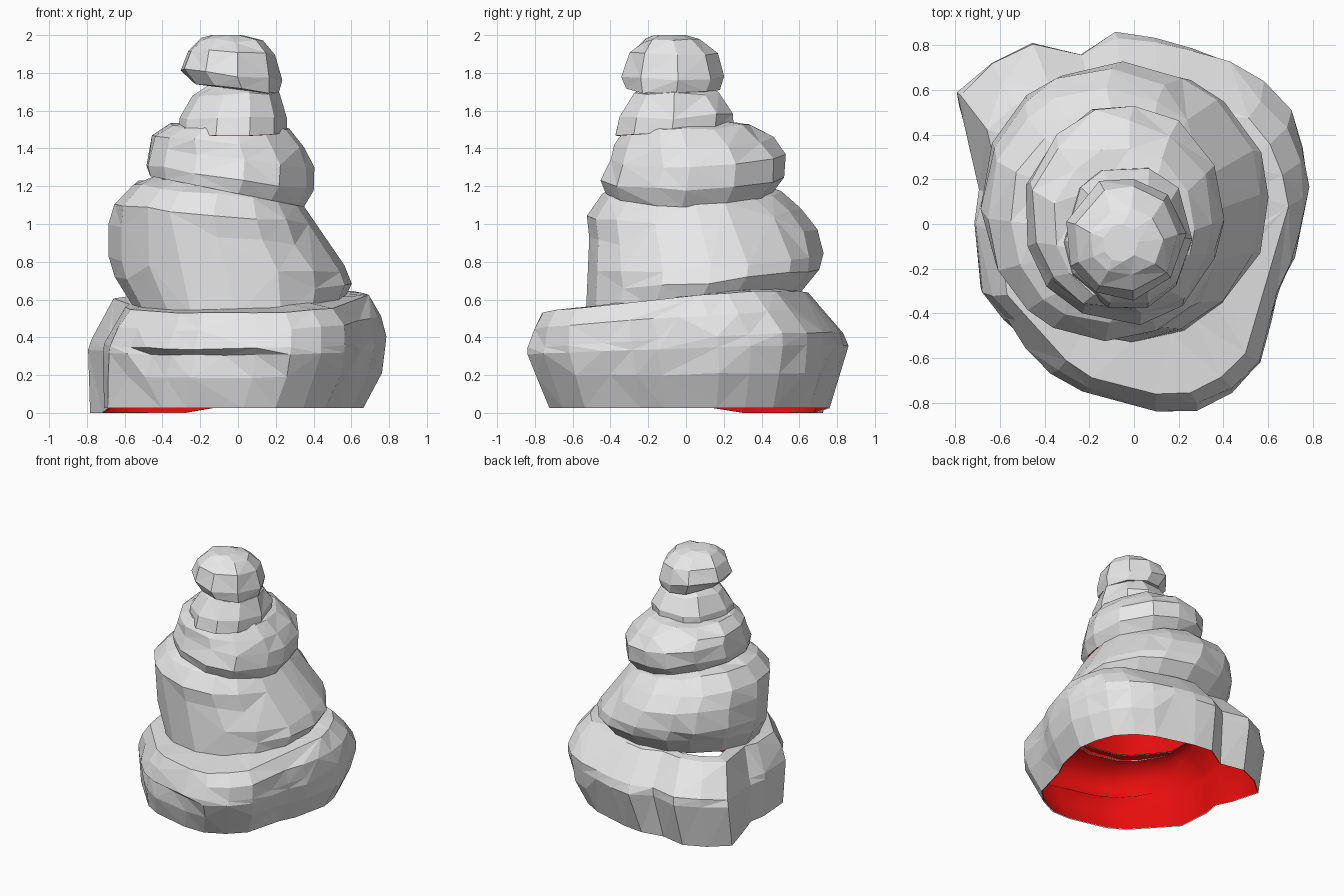
import bpy
import bmesh
import math
import random

random.seed(11)

cube = bpy.data.objects.get("Cube")
if cube:
    bpy.data.objects.remove(cube, do_unlink=True)


def flat_material(name, colour):
    """Plain single-colour material."""
    mat = bpy.data.materials.new(name)
    mat.use_nodes = True
    mat.diffuse_color = colour
    mat.node_tree.nodes["Principled BSDF"].inputs["Base Color"].default_value = colour
    return mat


stone = flat_material("stone_grey", (0.8, 0.8, 0.8, 1))
red = flat_material("lining_red", (0.8, 0.004, 0.004, 1))


def round_outline(sides):
    """Unit circle, unevenly divided."""
    turns = [math.tau * (i + random.uniform(-0.2, 0.2)) / sides for i in range(sides)]
    return [(math.cos(a), math.sin(a)) for a in turns]


# Footprint radii in equal turns from the left side, with a boulder at the back right
footprint = [
    0.75, 0.80, 0.83, 0.86, 0.86, 0.84, 0.82, 0.83, 0.85, 0.80,
    0.93, 0.97, 0.99, 0.80, 0.71, 0.72, 0.73, 0.765, 0.73, 0.745,
    0.77, 0.79, 0.80, 0.84, 0.88, 0.87, 0.84, 0.75, 0.71, 0.73]
base_outline = []
for i, radius in enumerate(footprint):
    angle = math.tau * i / len(footprint)
    base_outline.append(((radius * math.cos(angle) - 0.04) / 0.75,
                         radius * math.sin(angle) / 0.845))


def ring_points(size, outline, tilt, jitter, undercut):
    """Fit an outline to a ring's x and y limits, tilted and roughened."""
    z, x0, x1, y0, y1 = size
    points = []
    for u, v in outline:
        scale = 1 + random.uniform(-0.7, 1) * jitter
        if undercut and v < -0.6 and u < 0.3:
            scale -= 0.05
        x = (x0 + x1) / 2 + (x1 - x0) / 2 * u * scale
        y = (y0 + y1) / 2 + (y1 - y0) / 2 * v * scale
        lift = random.uniform(-0.4, 0.4) * jitter
        points.append((x, y, z + lift + tilt[0] * x + tilt[1] * y))
    return points


def add_lining(bm):
    """Give the shell a thin red inner skin."""
    bm.normal_update()
    copy = bmesh.ops.duplicate(bm, geom=bm.verts[:] + bm.edges[:] + bm.faces[:])["geom"]
    inner = [f for f in copy if isinstance(f, bmesh.types.BMFace)]
    verts = [v for v in copy if isinstance(v, bmesh.types.BMVert)]
    shifts = [v.normal * 0.008 for v in verts]
    for vert, shift in zip(verts, shifts):
        vert.co -= shift
    bmesh.ops.reverse_faces(bm, faces=inner)
    for face in inner:
        face.material_index = 1
        face.smooth = True


def build_tier(name, outline, rings, tilt_low, tilt_high, jitter=0.03,
               undercut=None, cap=False, grounded=False):
    """Skin a stack of rings into a lined shell of broad, irregular facets."""
    bm = bmesh.new()
    loops = []
    for k, size in enumerate(rings):
        t = k / (len(rings) - 1)
        tilt = [a + (b - a) * t for a, b in zip(tilt_low, tilt_high)]
        wobble = 0 if k == 0 or (cap and k == len(rings) - 1) else jitter
        points = ring_points(size, outline, tilt, wobble, k == undercut)
        loops.append([bm.verts.new(p) for p in points])
    if grounded:
        # The boulder's corner of the rim reaches the floor
        for vert in loops[0]:
            if vert.co.x < -0.24 and vert.co.y > 0.25:
                vert.co.z = 0
    for low, high in zip(loops, loops[1:]):
        for i in range(len(outline)):
            j = (i + 1) % len(outline)
            bm.faces.new((low[i], low[j], high[j], high[i]))
    bmesh.ops.triangulate(bm, faces=bm.faces[:], quad_method='SHORT_EDGE')
    if cap:
        bm.faces.new(loops[-1])
    # Merge nearly level neighbours into larger chiselled planes
    bmesh.ops.dissolve_limit(bm, angle_limit=math.radians(9),
                             verts=bm.verts[:], edges=bm.edges[:])
    bmesh.ops.triangulate(bm, faces=bm.faces[:])
    add_lining(bm)
    mesh = bpy.data.meshes.new(name)
    bm.to_mesh(mesh)
    bm.free()
    mesh.materials.append(stone)
    mesh.materials.append(red)
    bpy.context.collection.objects.link(bpy.data.objects.new(name, mesh))


# Each ring: height, then its right, left, front and back limits
build_tier("base_tier", base_outline, [
    (0.025, -0.70, 0.67, -0.73, 0.76),
    (0.20, -0.70, 0.76, -0.79, 0.82),
    (0.33, -0.70, 0.79, -0.84, 0.85),
    (0.38, -0.69, 0.79, -0.84, 0.84),
    (0.49, -0.64, 0.77, -0.81, 0.74),
    (0.59, -0.58, 0.69, -0.76, 0.64),
    (0.60, -0.51, 0.52, -0.49, 0.56),
], (0, 0), (0.04, 0.1), jitter=0.014, undercut=2, grounded=True)

build_tier("lower_middle_tier", round_outline(16), [
    (0.57, -0.56, 0.55, -0.53, 0.60),
    (0.70, -0.64, 0.60, -0.52, 0.70),
    (0.79, -0.69, 0.57, -0.51, 0.71),
    (0.94, -0.68, 0.46, -0.52, 0.69),
    (1.05, -0.66, 0.40, -0.52, 0.60),
    (1.15, -0.56, 0.34, -0.45, 0.50),
    (1.18, -0.43, 0.30, -0.39, 0.41),
], (0, 0.1), (-0.15, 0))

build_tier("upper_middle_tier", round_outline(13), [
    (1.16, -0.48, 0.35, -0.43, 0.46),
    (1.24, -0.49, 0.40, -0.45, 0.53),
    (1.35, -0.47, 0.40, -0.41, 0.53),
    (1.44, -0.46, 0.35, -0.39, 0.46),
    (1.51, -0.36, 0.27, -0.34, 0.34),
    (1.53, -0.27, 0.21, -0.30, 0.22),
], (-0.2, 0), (0, 0.05))

build_tier("neck_tier", round_outline(10), [
    (1.49, -0.32, 0.26, -0.39, 0.27),
    (1.57, -0.31, 0.26, -0.37, 0.27),
    (1.69, -0.24, 0.22, -0.29, 0.19),
    (1.74, -0.14, 0.14, -0.19, 0.11),
], (0, 0.06), (0, 0))

build_tier("top_rock", round_outline(9), [
    (1.71, -0.14, 0.15, -0.22, 0.12),
    (1.71, -0.24, 0.22, -0.32, 0.18),
    (1.79, -0.31, 0.23, -0.34, 0.21),
    (1.91, -0.27, 0.20, -0.30, 0.17),
    (1.97, -0.20, 0.13, -0.23, 0.07),
    (2.00, -0.14, 0.02, -0.17, 0.00),
], (-0.15, 0), (0, 0), cap=True)
